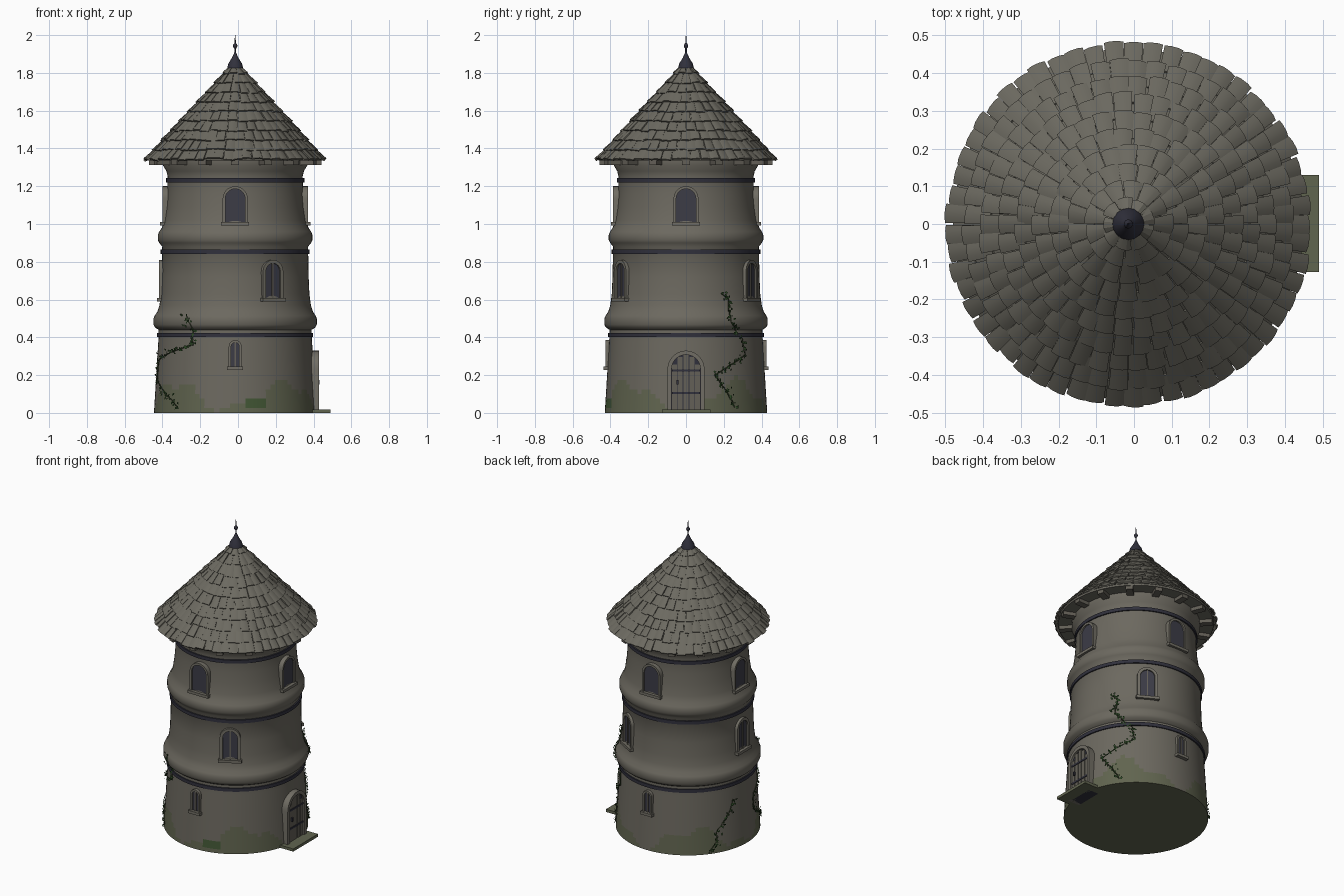
import bpy, bmesh, math, random
from mathutils import Vector

if "Cube" in bpy.data.objects:
    bpy.data.objects.remove(bpy.data.objects["Cube"])
random.seed(4)
CX = -0.015  # tower axis
rad = math.radians

def mat(name, c):
    m = bpy.data.materials.new(name)
    m.diffuse_color = (*c, 1)
    m.use_nodes = True
    m.node_tree.nodes["Principled BSDF"].inputs["Base Color"].default_value = m.diffuse_color
    return m

STONE = mat("stone", (.15, .14, .115))
TRIM = mat("trim_stone", (.165, .155, .128))
SLATE = mat("roof_tile", (.15, .143, .118))
IRON = mat("dark_iron", (.03, .03, .045))
GLASS = mat("dark_glass", (.045, .045, .062))
WOOD = mat("weathered_wood", (.125, .115, .095))
MOSSY = mat("mossy_stone", (.118, .128, .078))
MOSS = mat("moss", (.055, .095, .035))
LEAF = mat("ivy_leaf", (.022, .06, .016))
STEM = mat("ivy_stem", (.03, .045, .018))

def P(a, r, u, z):
    """Point at angle a: r outward, u sideways, z up."""
    c, s = math.cos(a), math.sin(a)
    return Vector((CX + r*c - u*s, r*s + u*c, z))

def finish(bm, name, mats, smooth=None, recalc=True):
    if recalc:
        bmesh.ops.recalc_face_normals(bm, faces=bm.faces)
    me = bpy.data.meshes.new(name)
    bm.to_mesh(me)
    bm.free()
    for m in mats:
        me.materials.append(m)
    ob = bpy.data.objects.new(name, me)
    bpy.context.collection.objects.link(ob)
    if smooth:
        bpy.ops.object.select_all(action='DESELECT')
        ob.select_set(True)
        bpy.context.view_layer.objects.active = ob
        bpy.ops.object.shade_smooth_by_angle(angle=rad(smooth))
    return ob

def lathe(name, prof, mats, n=96, rule=None, closed=False, smooth=40):
    bm = bmesh.new()
    rings = [[bm.verts.new(P(2*math.pi*i/n, r, 0, z)) for i in range(n)] for r, z in prof]
    pairs = list(zip(rings, rings[1:])) + ([(rings[-1], rings[0])] if closed else [])
    for lo, hi in pairs:
        for i in range(n):
            j = (i + 1) % n
            bm.faces.new((lo[i], lo[j], hi[j], hi[i]))
    if not closed:
        bm.faces.new(rings[0][::-1])
        bm.faces.new(rings[-1])
    if rule:
        for f in bm.faces:
            f.material_index = rule(f.calc_center_median())
    return finish(bm, name, mats, smooth)

def box(bm, a, r0, r1, u0, u1, z0, z1):
    v = [bm.verts.new(P(a, r, u, z)) for r in (r0, r1) for u in (u0, u1) for z in (z0, z1)]
    for q in ((0, 1, 3, 2), (4, 6, 7, 5), (0, 4, 5, 1), (2, 3, 7, 6), (0, 2, 6, 4), (1, 5, 7, 3)):
        bm.faces.new([v[i] for i in q])

# Wall: tapered drum with two flared ledges
prof = [(.43 - .061*z, z) for z in [.025*i for i in range(17)]]
prof += [(.405, .44), (.424, .452), (.432, .467), (.432, .50), (.426, .515), (.412, .535), (.401, .57),
         (.393, .63), (.389, .72), (.386, .88), (.402, .90), (.409, .915), (.409, .943), (.402, .96),
         (.388, .98), (.376, 1.02), (.366, 1.09), (.360, 1.16), (.357, 1.25), (.364, 1.28), (.382, 1.31), (.382, 1.34)]

def wall_rule(c):
    a = math.atan2(c.y, c.x - CX)
    if abs(math.degrees(a) + 75) < 7 and .025 < c.z < .075:
        return 2
    h = .09 + .07*math.cos(4*(a - rad(40))) + .03*math.sin(11*a)
    return 1 if c.z < h else 0

lathe("tower_wall", prof, [STONE, MOSSY, MOSS], rule=wall_rule)

def wall_r(z):
    for (r0, z0), (r1, z1) in zip(prof, prof[1:]):
        if z0 <= z <= z1:
            return r0 + (r1 - r0)*(z - z0)/(z1 - z0)
    return prof[-1][0]

# Iron bands
for k, (r, z) in enumerate([(.413, .413), (.394, .853), (.366, 1.232)]):
    lathe(f"iron_band_{k}", [(r-.02, z-.011), (r, z-.011), (r, z+.011), (r-.02, z+.011)], [IRON], closed=True)

# Arched openings
def arch(w, z0, zt, n=14):
    return [(w, z0)] + [(w*math.cos(math.pi*i/n), zt - w + w*math.sin(math.pi*i/n)) for i in range(n+1)] + [(-w, z0)]

def frame(name, a, w, t, z0, zt, rb, rf):
    bm = bmesh.new()
    o, i = arch(w, z0, zt), arch(w - t, z0, zt - t)
    loops = [[bm.verts.new(P(a, r, u, z)) for u, z in pts] for r, pts in ((rb, o), (rf, o), (rf, i), (rb, i))]
    for k in range(4):
        A, B = loops[k], loops[(k+1) % 4]
        for j in range(len(A) - 1):
            bm.faces.new((A[j], A[j+1], B[j+1], B[j]))
    for e in (0, -1):
        bm.faces.new([l[e] for l in loops])
    finish(bm, name, [TRIM], 35)

def pane(name, a, w, z0, zt, rb, rf, m):
    bm = bmesh.new()
    A, B = [[bm.verts.new(P(a, r, u, z)) for u, z in arch(w, z0, zt)] for r in (rb, rf)]
    n = len(A)
    for j in range(n):
        bm.faces.new((A[j], A[(j+1) % n], B[(j+1) % n], B[j]))
    bm.faces.new(A)
    bm.faces.new(B)
    finish(bm, name, [m])

def window(name, deg, w, t, z0, zt, rf, bars=0):
    a = rad(deg)
    frame(name + "_frame", a, w, t, z0, zt, rf - .06, rf)
    pane(name + "_pane", a, w - t*.8, z0, zt - t*.8, rf - .05, rf - .009, GLASS)
    bm = bmesh.new()
    box(bm, a, rf - .06, rf + .012, -w - .008, w + .008, z0 - .008, z0 + .01)
    finish(bm, name + "_sill", [TRIM])
    if bars:
        bm = bmesh.new()
        for k in range(bars):
            u = (k + 1)/(bars + 1)*2 - 1
            u *= w - t
            box(bm, a, rf - .03, rf - .004, u - .004, u + .004, z0, zt - t)
        finish(bm, name + "_bars", [IRON if bars > 1 else WOOD])

for d in (0, 90, 180, 270):
    window(f"upper_window_{d}", d, .066, .014, 1.0, 1.2, .386)
for d in (60, 180, 300):
    window(f"middle_window_{d}", d, .062, .018, .598, .81, .403, 1)
for d in (90, 270):
    window(f"slit_window_{d}", d, .034, .013, .235, .385, .426, 1)

# Door: frame, backing, planks, straps, handle, step
frame("door_frame", 0, .098, .022, 0, .33, .36, .445)
pane("door_backing", 0, .08, 0, .312, .36, .431, IRON)
bm = bmesh.new()
for k in range(5):
    u = (k - 2)*.0305
    top = .23 + math.sqrt(.078**2 - (abs(u) + .012)**2)
    box(bm, 0, .40, .436, u - .0132, u + .0132, .018, top)
finish(bm, "door_planks", [WOOD])
bm = bmesh.new()
for z in (.105, .225):
    box(bm, 0, .42, .440, -.074, .074, z - .006, z + .006)
box(bm, 0, .42, .447, -.05, -.04, .15, .175)
finish(bm, "door_straps", [IRON])
bm = bmesh.new()
box(bm, 0, .36, .505, -.127, .13, 0, .018)
finish(bm, "door_step", [MOSSY])

# Roof core, rafters and tiles
def roof_z(r):
    return 1.345 + (.465 - r)*1.1

lathe("roof_core", [(.462, 1.335), (.465, 1.345), (.01, roof_z(.01))], [SLATE])
bm = bmesh.new()
for k in range(16):
    box(bm, rad(22.5*k), .33, .457, -.021, .021, 1.312, 1.337)
finish(bm, "rafters", [WOOD])

bm = bmesh.new()
nr, nz = 1.1/math.hypot(1.1, 1), 1/math.hypot(1.1, 1)
for row in range(10):
    r_out = .474 - row*.046
    n = max(9, round(2*math.pi*r_out/.052))
    half = math.pi/n*.97
    for k in range(n):
        a = 2*math.pi*(k + .5*(row % 2) + random.uniform(-.06, .06))/n
        rb = r_out + random.uniform(-.005, .004)
        rt = max(rb - .062, .012)
        lift = random.uniform(.009, .014)
        tilt = random.uniform(-.003, .003)
        grid = []
        for r, off in ((rb, lift), (rt, .002)):
            for th in (0, -.010):
                line = []
                for s in (-1, -.4, .4, 1):
                    h = off + th + .004*(1 - s*s) + tilt*s
                    line.append(bm.verts.new(P(a + half*s, r + h*nr, 0, roof_z(r) + h*nz)))
                grid.append(line)
        bt, bb, tt, tb = grid
        ring = [bt, tt, tb, bb]
        for q in range(4):
            A, B = ring[q], ring[(q+1) % 4]
            for j in range(3):
                bm.faces.new((A[j], A[j+1], B[j+1], B[j]))
        for e in (0, 3):
            bm.faces.new([l[e] for l in ring])
finish(bm, "roof_tiles", [SLATE], 30)

# Finial: cap, rod and bead
lathe("finial", [(.042, 1.825), (.036, 1.85), (.018, 1.878), (.008, 1.9), (.004, 1.91), (.004, 1.928), (.010, 1.936),
                 (.012, 1.943), (.010, 1.95), (.004, 1.958), (.003, 1.975), (.001, 2.0)], [IRON], n=16)

# Ivy: (angle, height) paths climbing the wall
ivies = {"left": [(225, .03), (218, .07), (192, .18), (194, .28), (214, .32), (237, .36), (237, .46), (232, .53)],
         "right": [(37, .03), (31, .11), (21, .20), (49, .31), (47, .39), (33, .48), (34, .60), (27, .64)],
         "back": [(142, .01), (148, .07), (149, .14), (161, .24), (166, .33)]}
for name, path in ivies.items():
    pts = []
    for (a0, z0), (a1, z1) in zip(path, path[1:]):
        steps = max(2, round(math.hypot((a1 - a0)*.0072, z1 - z0)/.014))
        for i in range(steps):
            t = i/steps
            pts.append((a0 + (a1 - a0)*t + random.uniform(-.6, .6), z0 + (z1 - z0)*t))
    cu = bpy.data.curves.new(f"ivy_stem_{name}", 'CURVE')
    cu.dimensions = '3D'
    cu.bevel_depth, cu.bevel_resolution = .003, 0
    sp = cu.splines.new('POLY')
    sp.points.add(len(pts) - 1)
    for p, (a, z) in zip(sp.points, pts):
        p.co = (*P(rad(a), wall_r(z) + .003, 0, z), 1)
    cu.materials.append(STEM)
    bpy.context.collection.objects.link(bpy.data.objects.new(f"ivy_stem_{name}", cu))
    bm = bmesh.new()
    for a, z in pts:
        for _ in range(2):
            aa = rad(a + random.gauss(0, 1.6))
            zz = max(.012, z + random.gauss(0, .009))
            s, ph = random.uniform(.007, .011), random.uniform(0, 6.28)
            rr = wall_r(zz) + random.uniform(.006, .014)
            vs = [bm.verts.new(P(aa, rr + d, s*k*math.cos(ph + q), zz + s*k*math.sin(ph + q)))
                  for q, k, d in ((0, 1, .004), (1.57, .7, 0), (3.14, .8, -.003), (4.71, .7, 0))]
            bm.faces.new(vs)
    finish(bm, f"ivy_leaves_{name}", [LEAF], recalc=False)
